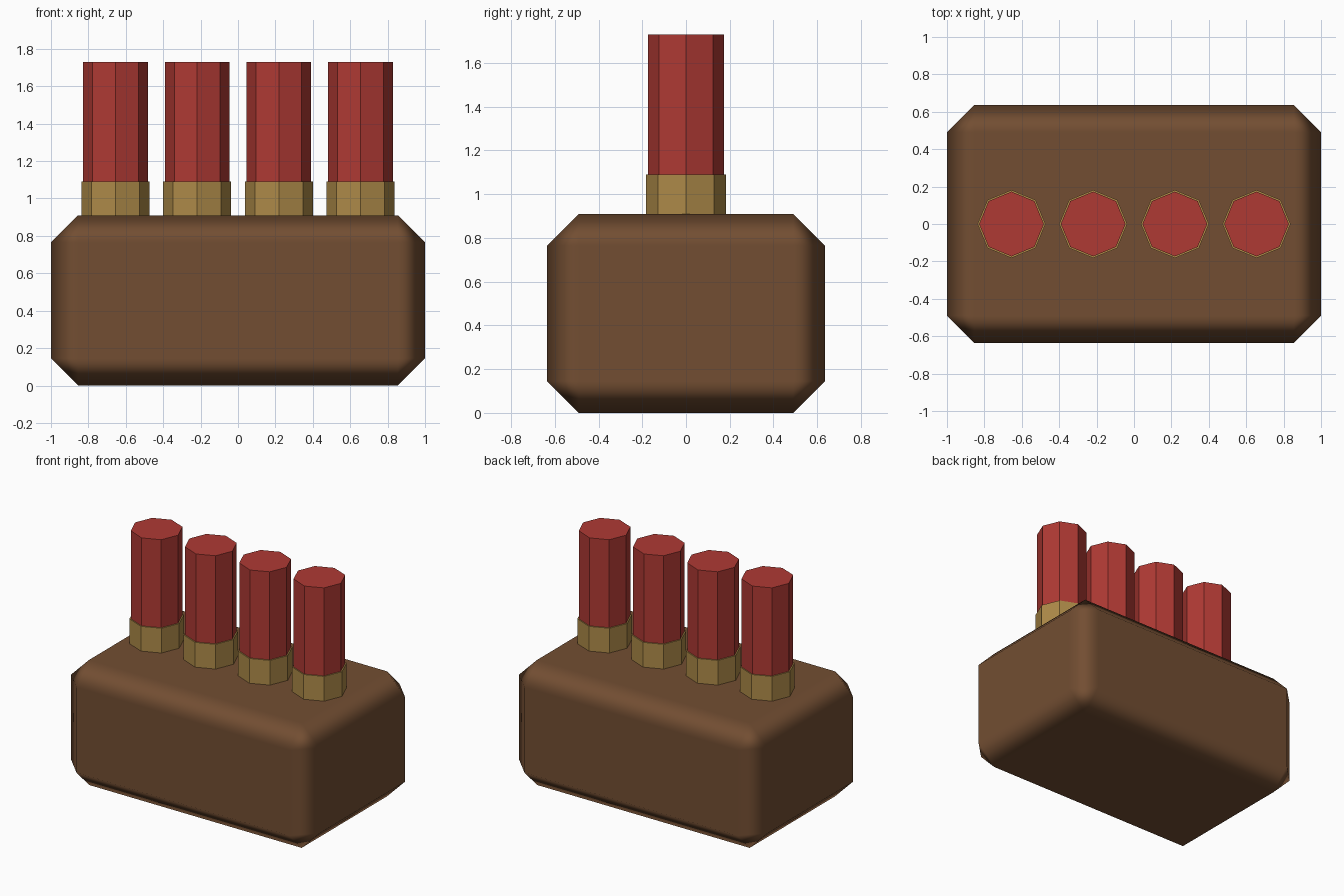
import bpy

if "Cube" in bpy.data.objects:
    bpy.data.objects.remove(bpy.data.objects["Cube"])


def material(name, rgb):
    m = bpy.data.materials.new(name)
    m.diffuse_color = (*rgb, 1)
    m.use_nodes = True
    m.node_tree.nodes["Principled BSDF"].inputs["Base Color"].default_value = m.diffuse_color
    return m


brown = material("brown_leather", (0.17, 0.076, 0.032))
brass = material("brass", (0.42, 0.255, 0.065))
red = material("shell_red", (0.43, 0.042, 0.034))


def cylinder(name, x, z0, z1, r, mat):
    # octagonal prism with corners on the axes
    bpy.ops.mesh.primitive_cylinder_add(vertices=8, radius=r, depth=z1 - z0,
                                        location=(x, 0, (z0 + z1) / 2))
    ob = bpy.context.object
    ob.name = name
    ob.data.materials.append(mat)


# Chamfered block with flat sides and softly shaded chamfers
bpy.ops.mesh.primitive_cube_add(size=1, location=(0, 0, 0.455))
block = bpy.context.object
block.name = "holder_block"
block.scale = (2.0, 1.27, 0.91)
bpy.ops.object.transform_apply(location=False, rotation=False, scale=True)
block.data.materials.append(brown)
bevel = block.modifiers.new("chamfer", 'BEVEL')
bevel.width = 0.145
bevel.segments = 1
bevel.harden_normals = True
bpy.ops.object.shade_smooth()
bpy.ops.object.modifier_apply(modifier=bevel.name)

# Row of four shells, each with a brass base and red case
for i in range(4):
    x = -0.655 + i * 0.4367
    cylinder(f"brass_base_{i + 1}", x, 0.9, 1.09, 0.182, brass)
    cylinder(f"red_case_{i + 1}", x, 1.09, 1.73, 0.173, red)
